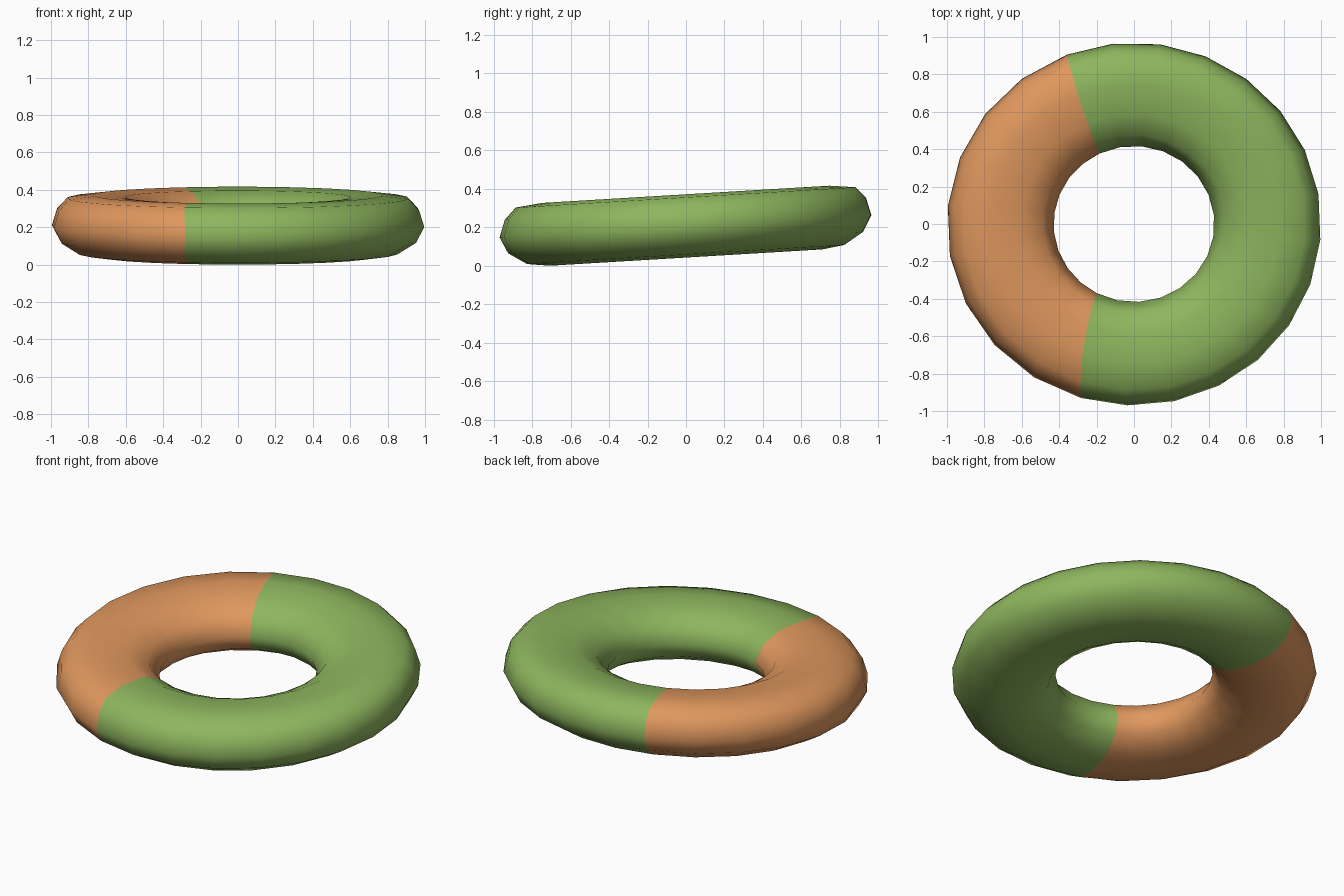
import bpy, bmesh, math

if "Cube" in bpy.data.objects:
    bpy.data.objects.remove(bpy.data.objects["Cube"])


def material(name, rgb):
    m = bpy.data.materials.new(name)
    m.diffuse_color = (*rgb, 1.0)
    m.use_nodes = True
    m.node_tree.nodes["Principled BSDF"].inputs["Base Color"].default_value = m.diffuse_color
    return m


# Tube cross-section: (radial offset, height offset), slightly flattened
PROFILE = [(0.285, 0.0), (0.257, 0.09), (0.20, 0.15), (0.06, 0.166),
           (-0.11, 0.155), (-0.225, 0.10), (-0.285, 0.0), (-0.24, -0.09),
           (-0.14, -0.147), (0.02, -0.163), (0.14, -0.147), (0.24, -0.085)]
R_MID, MID_Z, SLOPE, Y_SCALE = 0.715, 0.206, 0.06, 0.97
N_ORANGE, N_GREEN = 9, 15


def ring_angle(i, dr):
    """Angle of ring i; both colour seams slant a little across the tube."""
    t = (dr + 0.285) / 0.57                      # 0 inside, 1 outside
    start = 115.5 + (111.0 - 115.5) * t
    end = 242.5 + (253.5 - 242.5) * t
    if i <= N_ORANGE:
        a = start + (end - start) * i / N_ORANGE
    else:
        a = end + (start + 360 - end) * (i - N_ORANGE) / N_GREEN
    return math.radians(a)


# Tilted two-coloured ring
bm = bmesh.new()
rings = []
for i in range(N_ORANGE + N_GREEN):
    loop = []
    for dr, dz in PROFILE:
        a, r = ring_angle(i, dr), R_MID + dr
        y = r * math.sin(a) * Y_SCALE
        loop.append(bm.verts.new((r * math.cos(a), y, MID_Z + dz + SLOPE * y)))
    rings.append(loop)

n, k = len(rings), len(PROFILE)
for i in range(n):
    a, b = rings[i], rings[(i + 1) % n]
    for j in range(k):
        f = bm.faces.new((a[j], b[j], b[(j + 1) % k], a[(j + 1) % k]))
        f.material_index = 0 if i < N_ORANGE else 1
        f.smooth = True
bmesh.ops.recalc_face_normals(bm, faces=bm.faces)

# Rest the ring on the ground
low = min(v.co.z for v in bm.verts)
bmesh.ops.translate(bm, verts=bm.verts, vec=(0, 0, -low))

mesh = bpy.data.meshes.new("ring")
bm.to_mesh(mesh)
bm.free()
mesh.materials.append(material("orange", (0.745, 0.314, 0.112)))
mesh.materials.append(material("green", (0.27, 0.468, 0.112)))
ring = bpy.data.objects.new("ring", mesh)
bpy.context.collection.objects.link(ring)
